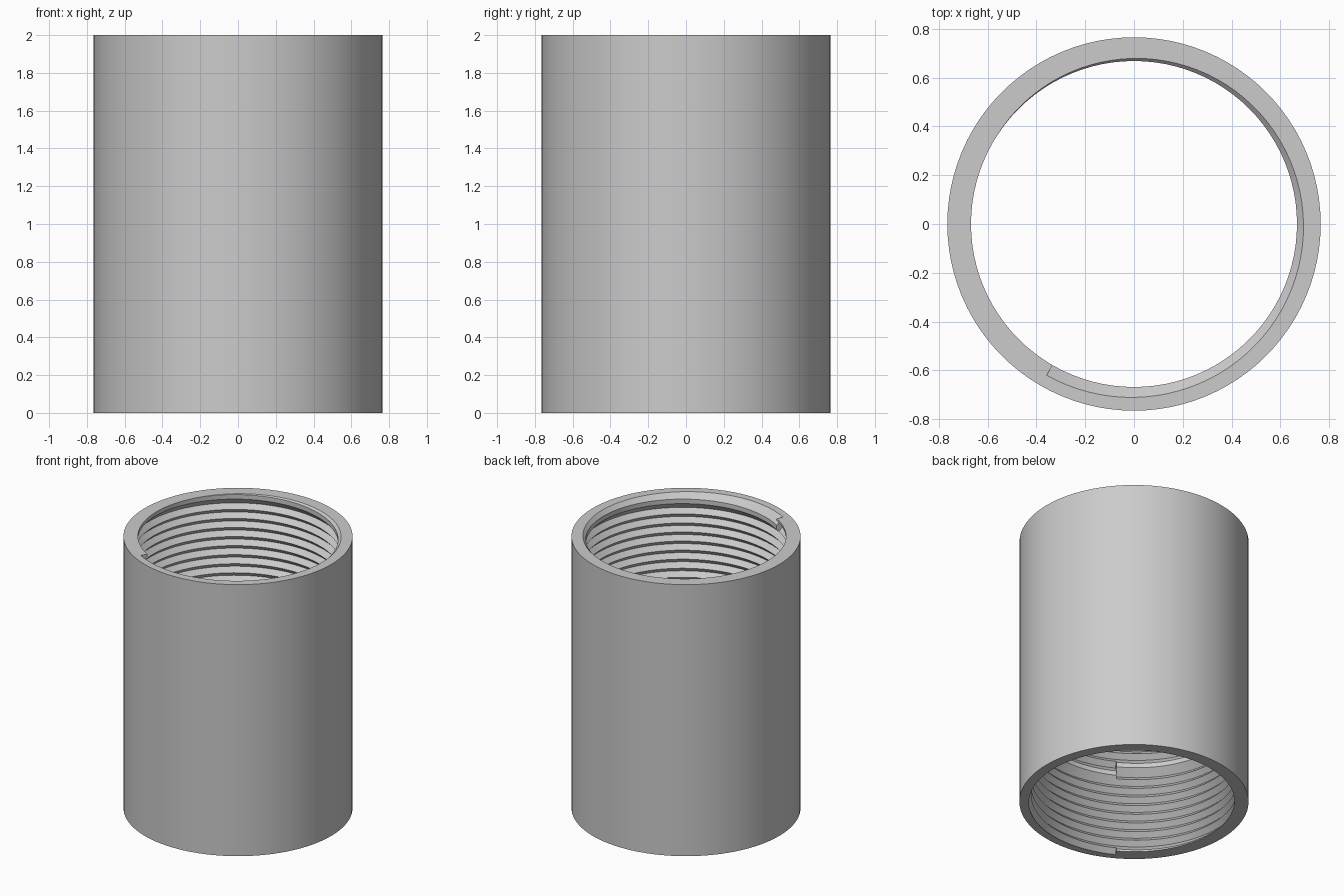
import bpy, bmesh, math

cube = bpy.data.objects.get("Cube")
if cube:
    bpy.data.objects.remove(cube, do_unlink=True)

HEIGHT, OUTER, BORE, DEPTH = 2.0, 0.765, 0.668, 0.048
TURNS = 30                    # pitches along the whole length
PITCH = HEIGHT / TURNS
SECTION = 10                  # the thread is cut in sections, each missing its last turn
HALF_WIDTH = 0.75             # half groove width, in pitches
START = math.radians(240)     # angle where every section starts
SIDES = 96
ROWS = range(-4, 4 * TURNS + 1)   # four rows per pitch, following the helix

# V groove centres, in pitches, at the start angle
grooves = [n for n in range(TURNS + 1) if n % SECTION != SECTION - 1]


def bore_radius(t, u):
    """Radius of the threaded wall at turn fraction t and height u pitches."""
    cut = max(1 - abs(u - n - t) / HALF_WIDTH for n in grooves)
    return BORE + DEPTH * max(0, cut)


def make_column(bm, t):
    """Closed wall section: threaded bore upwards, then the outside downwards."""
    a = START + 2 * math.pi * t
    points = []
    for k in ROWS:
        u = min(max(k / 4 + t, 0), TURNS)
        points.append((bore_radius(t, u), u * PITCH))
    points += [(OUTER, HEIGHT), (OUTER, 0)]
    return [bm.verts.new((r * math.cos(a), r * math.sin(a), z)) for r, z in points]


bm = bmesh.new()
columns = [make_column(bm, i / SIDES) for i in range(SIDES + 1)]

# Wall, rims and outside
for a, b in zip(columns, columns[1:]):
    for i in range(len(a)):
        j = (i + 1) % len(a)
        bm.faces.new((a[i], a[j], b[j], b[i]))

# Groove ends: join the last column to the first, one pitch higher
first, last = columns[0], columns[-1]
for i in range(len(ROWS) - 5):
    bm.faces.new((last[i], last[i + 1], first[i + 5], first[i + 4]))

bmesh.ops.remove_doubles(bm, verts=bm.verts[:], dist=1e-5)
bmesh.ops.dissolve_degenerate(bm, edges=bm.edges[:], dist=1e-5)

mesh = bpy.data.meshes.new("threaded_sleeve")
bm.to_mesh(mesh)
bm.free()
sleeve = bpy.data.objects.new("threaded_sleeve", mesh)
bpy.context.collection.objects.link(sleeve)

# Plain grey finish
grey = bpy.data.materials.new("light_grey")
grey.use_nodes = True
colour = (0.6, 0.6, 0.6, 1)
grey.diffuse_color = colour
grey.node_tree.nodes["Principled BSDF"].inputs["Base Color"].default_value = colour
mesh.materials.append(grey)

bpy.ops.object.select_all(action='DESELECT')
sleeve.select_set(True)
bpy.context.view_layer.objects.active = sleeve
bpy.ops.object.shade_smooth_by_angle(angle=math.radians(25))
